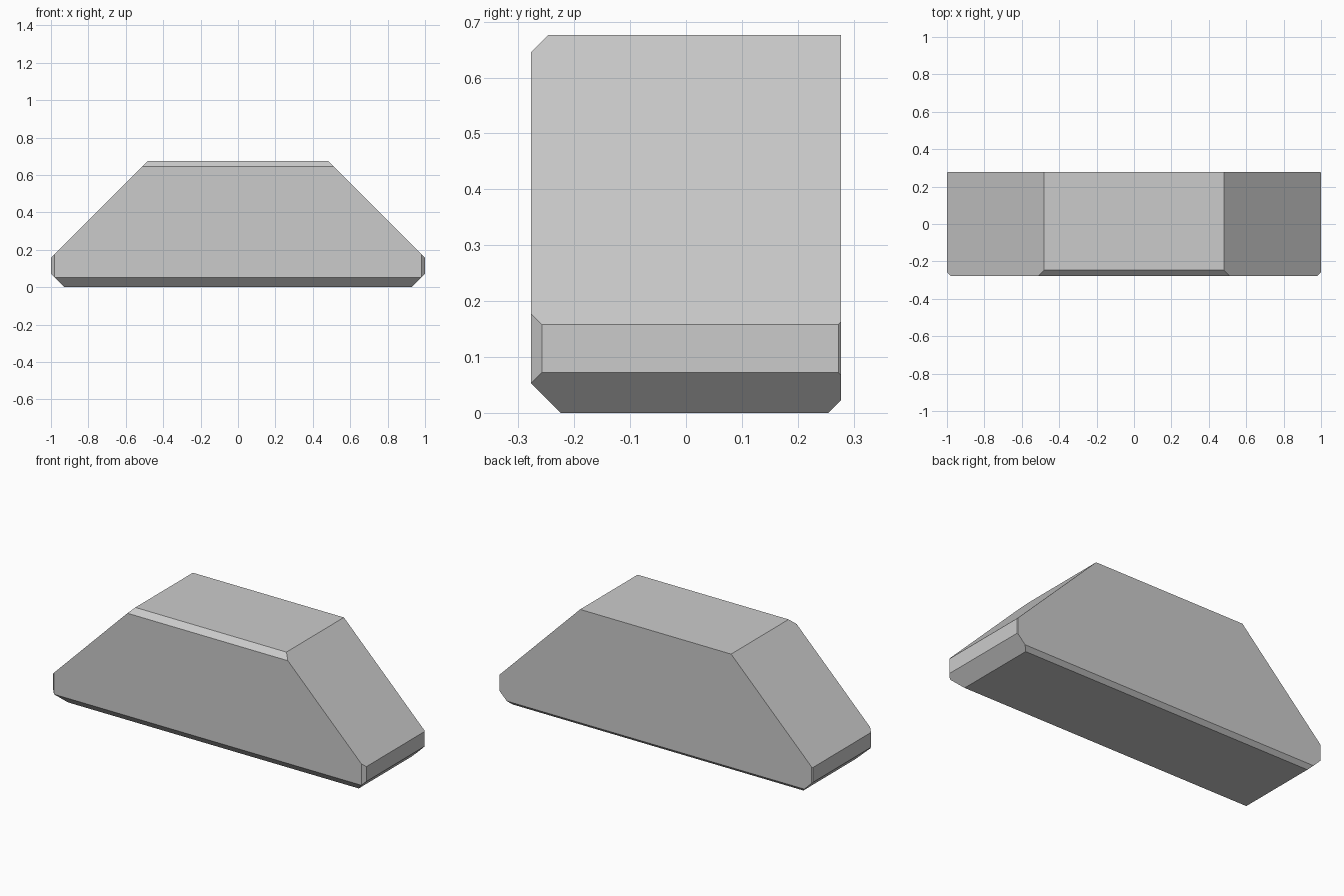
import bpy, bmesh
from mathutils import Vector

if "Cube" in bpy.data.objects:
    bpy.data.objects.remove(bpy.data.objects["Cube"])

W, D, H = 1.0, 0.277, 0.676  # half width, half depth, height

bm = bmesh.new()

# Base block standing on z = 0
bmesh.ops.create_cube(bm, size=1.0)
for v in bm.verts:
    v.co = Vector((v.co.x * 2 * W, v.co.y * 2 * D, (v.co.z + 0.5) * H))


def slice_off(normal, offset):
    """Remove everything beyond the plane normal . p = offset and cap the cut."""
    n = Vector(normal)
    point = n * (offset / n.length_squared)
    geom = bm.verts[:] + bm.edges[:] + bm.faces[:]
    cut = bmesh.ops.bisect_plane(bm, geom=geom, dist=1e-6, plane_co=point,
                                 plane_no=n.normalized(), clear_outer=True)
    edges = [e for e in cut["geom_cut"] if isinstance(e, bmesh.types.BMEdge)]
    bmesh.ops.contextual_create(bm, geom=edges)


# Left and right: big 45-degree slopes, bottom chamfers, upright corner chamfers
for s in (1, -1):
    slice_off((s, 0, 1), 1.158)
    slice_off((s, 0, -1), 0.928)
    slice_off((s, -1, 0), 1.258)
    slice_off((s, 1, 0), 1.2725)

# Front top, front bottom and back bottom chamfers
slice_off((0, -1, 1), 0.923)
slice_off((0, -1, -1), 0.224)
slice_off((0, 1, -1), 0.255)

bmesh.ops.recalc_face_normals(bm, faces=bm.faces[:])
mesh = bpy.data.meshes.new("chamfered_block")
bm.to_mesh(mesh)
bm.free()
block = bpy.data.objects.new("chamfered_block", mesh)
bpy.context.collection.objects.link(block)
